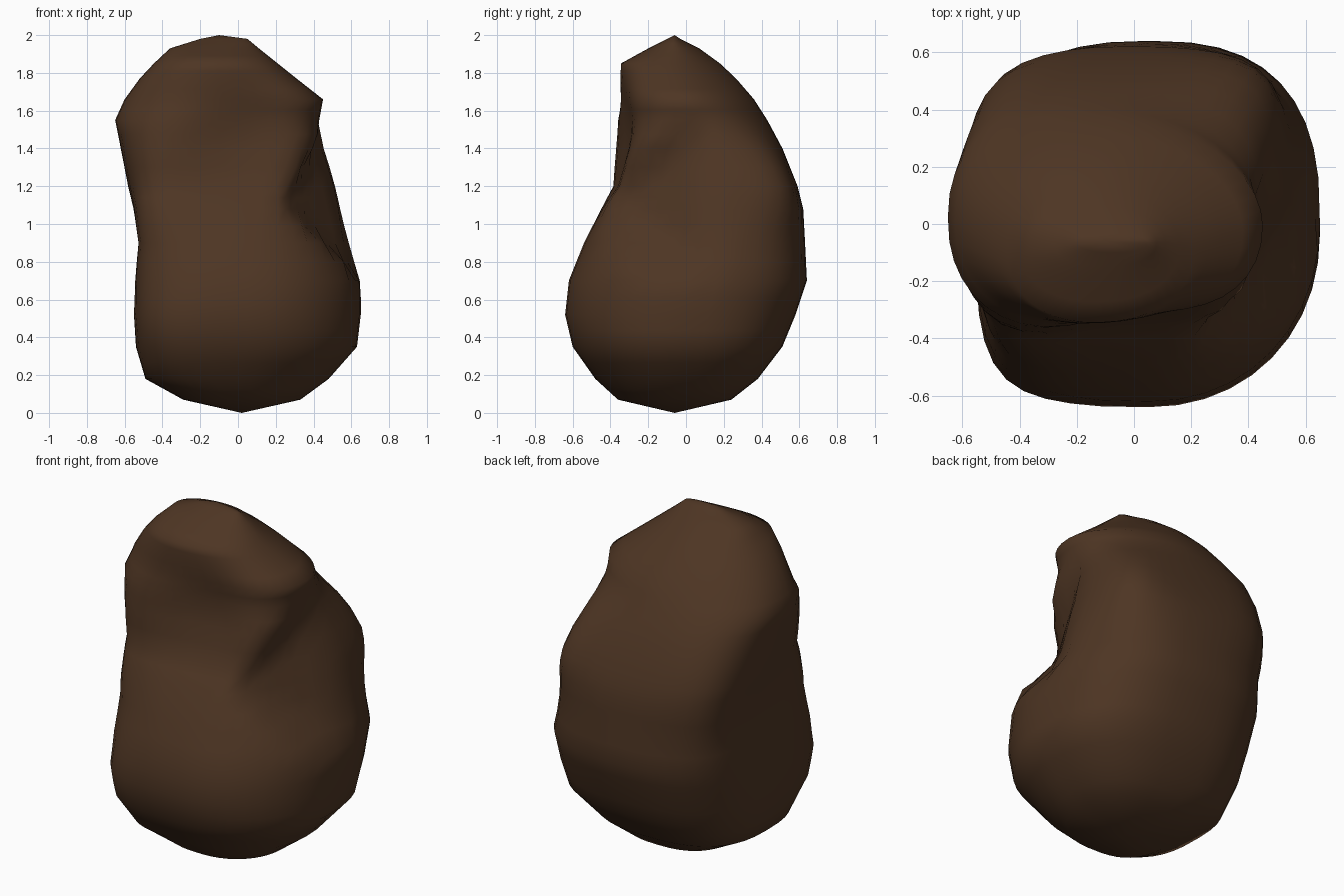
import bpy, bmesh, math
from mathutils import Vector

if "Cube" in bpy.data.objects:
    bpy.data.objects.remove(bpy.data.objects["Cube"])

# Rings: height, left x, right x, front y, back y
RINGS = [
    (.07, -.29, .33, -.36, .24), (.18, -.49, .48, -.48, .38),
    (.35, -.54, .63, -.60, .51), (.52, -.55, .65, -.64, .58),
    (.70, -.54, .65, -.62, .64), (.90, -.52, .59, -.54, .63),
    (1.08, -.55, .535, -.45, .62), (1.20, -.58, .50, -.385, .59),
    (1.40, -.62, .45, -.38, .51), (1.55, -.65, .43, -.38, .43),
    (1.66, -.60, .45, -.37, .36), (1.77, -.52, .31, -.36, .265),
    (1.85, -.445, .21, -.35, .18), (1.93, -.36, .11, -.20, .07),
    (1.98, -.20, .05, -.10, -.03),
]
SIDES = 40
STEPS = 2

# Dents and bulges: centre, radius per axis, push
SCULPT = [
    ((.05, -.36, 1.48), (.26, .22, .25), (0, .08, 0)),        # hollow in upper front
    ((-.42, -.50, .45), (.20, .20, .28), (-.02, -.03, 0)),    # lower left front corner
    ((-.47, -.36, 1.05), (.22, .22, .40), (-.045, -.05, 0)),  # left front waist
    ((.42, .42, 1.22), (.20, .25, .25), (.04, .07, 0)),       # ridge at back right
    ((-.45, .45, .95), (.22, .22, .40), (-.035, .035, 0)),    # back left
]
# Flat triangular scoop on the right: upper, inner and lower corner
P1, P2, P3 = Vector((.42, .09, 1.5)), Vector((.27, -.32, 1.1)), Vector((.65, .14, .72))
NORMAL = (P2 - P1).cross(P3 - P1).normalized()


def smooth(x):
    x = min(max(x, 0), 1)
    return x * x * (3 - 2 * x)


def corner_power(c, s, z):
    """Squareness of each corner of a ring."""
    top = smooth((z - 1.35) / .3)
    if s >= 0:
        return 2.6 - (.7 if c > 0 else .4) * top
    if c < 0:
        return 2.9 - .7 * top
    return 2.1 + .8 * smooth((z - .9) / .3) - .7 * top


def ring_point(ring, t):
    z, l, r, f, b = ring
    c, s = math.cos(t), math.sin(t)
    e = 2 / corner_power(c, s, z)
    u, v = math.copysign(abs(c) ** e, c), math.copysign(abs(s) ** e, s)
    return Vector(((l + r) / 2 + u * (r - l) / 2, (f + b) / 2 + v * (b - f) / 2, z))


def sculpt(p):
    out = p.copy()
    for centre, radius, push in SCULPT:
        d = sum(((p[i] - centre[i]) / radius[i]) ** 2 for i in range(3))
        out += Vector(push) * math.exp(-d)
    # press the scoop in between its lower and upper edge
    depth = (out - P1).dot(NORMAL)
    if depth > 0 and out.x > 0:
        along = (out.x + out.y) / math.sqrt(2)
        low = smooth((out.z - (1.06 - .6 * along) + .14) / .16)
        high = smooth((1.24 + .75 * along - out.z + .08) / .16)
        out -= Vector((NORMAL.x, NORMAL.y, 0)) * depth * low * high
    return out


# Body: loft the rings and close both ends with a fan
rings = []
for a, b in zip(RINGS, RINGS[1:]):
    for k in range(STEPS):
        rings.append([p + (q - p) * k / STEPS for p, q in zip(a, b)])
rings.append(RINGS[-1])

bm = bmesh.new()
rows = [[bm.verts.new(sculpt(ring_point(ring, 2 * math.pi * i / SIDES)))
         for i in range(SIDES)] for ring in rings]
bottom = bm.verts.new((.02, -.06, 0))
top = bm.verts.new((-.10, -.06, 2))
for i in range(SIDES):
    j = (i + 1) % SIDES
    for a, b in zip(rows, rows[1:]):
        bm.faces.new((a[i], a[j], b[j], b[i]))
    bm.faces.new((bottom, rows[0][j], rows[0][i]))
    bm.faces.new((top, rows[-1][i], rows[-1][j]))
bmesh.ops.recalc_face_normals(bm, faces=bm.faces)
for face in bm.faces:
    face.smooth = True

mesh = bpy.data.meshes.new("lumpy_body")
bm.to_mesh(mesh)
bm.free()
body = bpy.data.objects.new("lumpy_body", mesh)
bpy.context.collection.objects.link(body)

brown = bpy.data.materials.new("dark brown")
brown.diffuse_color = (.076, .036, .017, 1)
brown.use_nodes = True
brown.node_tree.nodes["Principled BSDF"].inputs["Base Color"].default_value = brown.diffuse_color
mesh.materials.append(brown)
